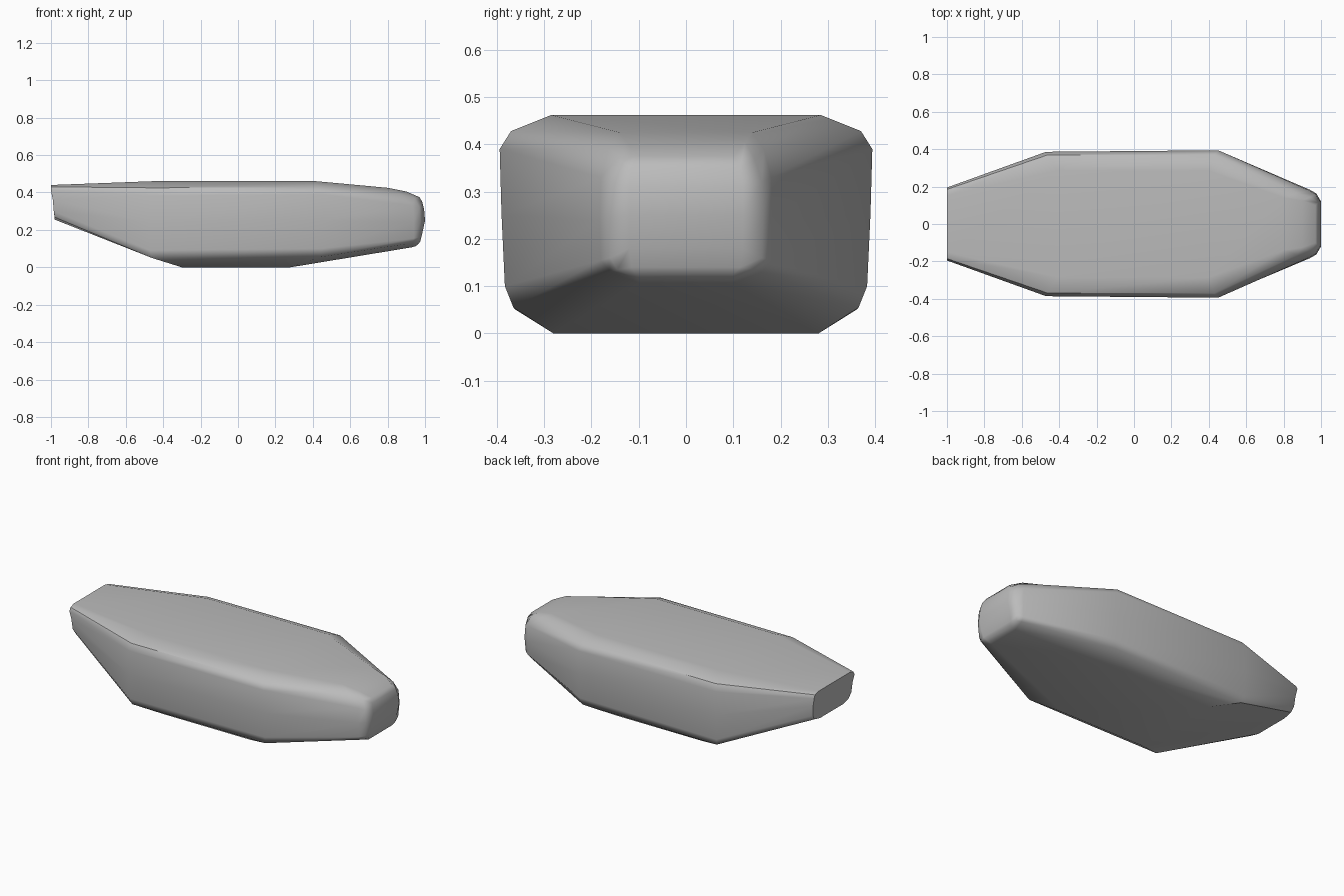
import bpy
import bmesh
import math

if "Cube" in bpy.data.objects:
    bpy.data.objects.remove(bpy.data.objects["Cube"], do_unlink=True)

# one plain grey
grey = bpy.data.materials.new("plain grey")
grey.use_nodes = True
colour = (0.5, 0.5, 0.5, 1)
grey.diffuse_color = colour
grey.node_tree.nodes["Principled BSDF"].inputs["Base Color"].default_value = colour

# half sections from keel edge up to deck edge: (x, half width, z)
stern = [(-.98, .11, .255), (-.98, .165, .268), (-.985, .185, .3), (-.99, .19, .36),
         (-1, .195, .41), (-1, .185, .43), (-1, .15, .44)]
aft = [(-.3, .28, 0), (-.46, .36, .05), (-.47, .378, .09), (-.47, .383, .24),
       (-.47, .386, .385), (-.46, .37, .425), (-.41, .285, .462)]
fore = [(.28, .28, 0), (.44, .365, .055), (.45, .383, .1), (.45, .39, .25),
        (.45, .394, .39), (.43, .37, .428), (.4, .285, .462)]
bow = [(.93, .1, .107), (.935, .16, .13), (.94, .18, .155), (.94, .183, .24),
       (.935, .18, .33), (.87, .165, .39), (.8, .14, .425)]
nose_bevel = [(.95, .1, .113), (.962, .145, .135), (.968, .16, .16), (.975, .163, .245),
              (.97, .16, .32), (.945, .145, .37), (.9, .125, .405)]
nose = [(.965, .1, .125), (.975, .115, .14), (.985, .12, .18), (1, .12, .25),
        (.995, .12, .31), (.985, .115, .35), (.97, .1, .375)]

# hull lofted through mirrored sections
bm = bmesh.new()
rings = []
for section in (stern, aft, fore, bow, nose_bevel, nose):
    right = [bm.verts.new((x, -w, z)) for x, w, z in section]
    left = [bm.verts.new((x, w, z)) for x, w, z in section]
    rings.append(right + left[::-1])
count = len(rings[0])
for a, b in zip(rings, rings[1:]):
    for i in range(count):
        j = (i + 1) % count
        bm.faces.new((a[i], b[i], b[j], a[j]))

# flat stern, banded nose cap
bm.faces.new(rings[0])
tip = rings[-1]
for i in range(count // 2 - 1):
    bm.faces.new((tip[i], tip[i + 1], tip[-2 - i], tip[-1 - i]))
bmesh.ops.recalc_face_normals(bm, faces=bm.faces)

mesh = bpy.data.meshes.new("hull")
bm.to_mesh(mesh)
bm.free()
mesh.materials.append(grey)
hull = bpy.data.objects.new("hull", mesh)
bpy.context.collection.objects.link(hull)

# soft edges with flat main panels
bpy.context.view_layer.objects.active = hull
hull.select_set(True)
bpy.ops.object.shade_smooth_by_angle(angle=math.radians(35))
weighted = hull.modifiers.new("even panels", "WEIGHTED_NORMAL")
weighted.keep_sharp = True
